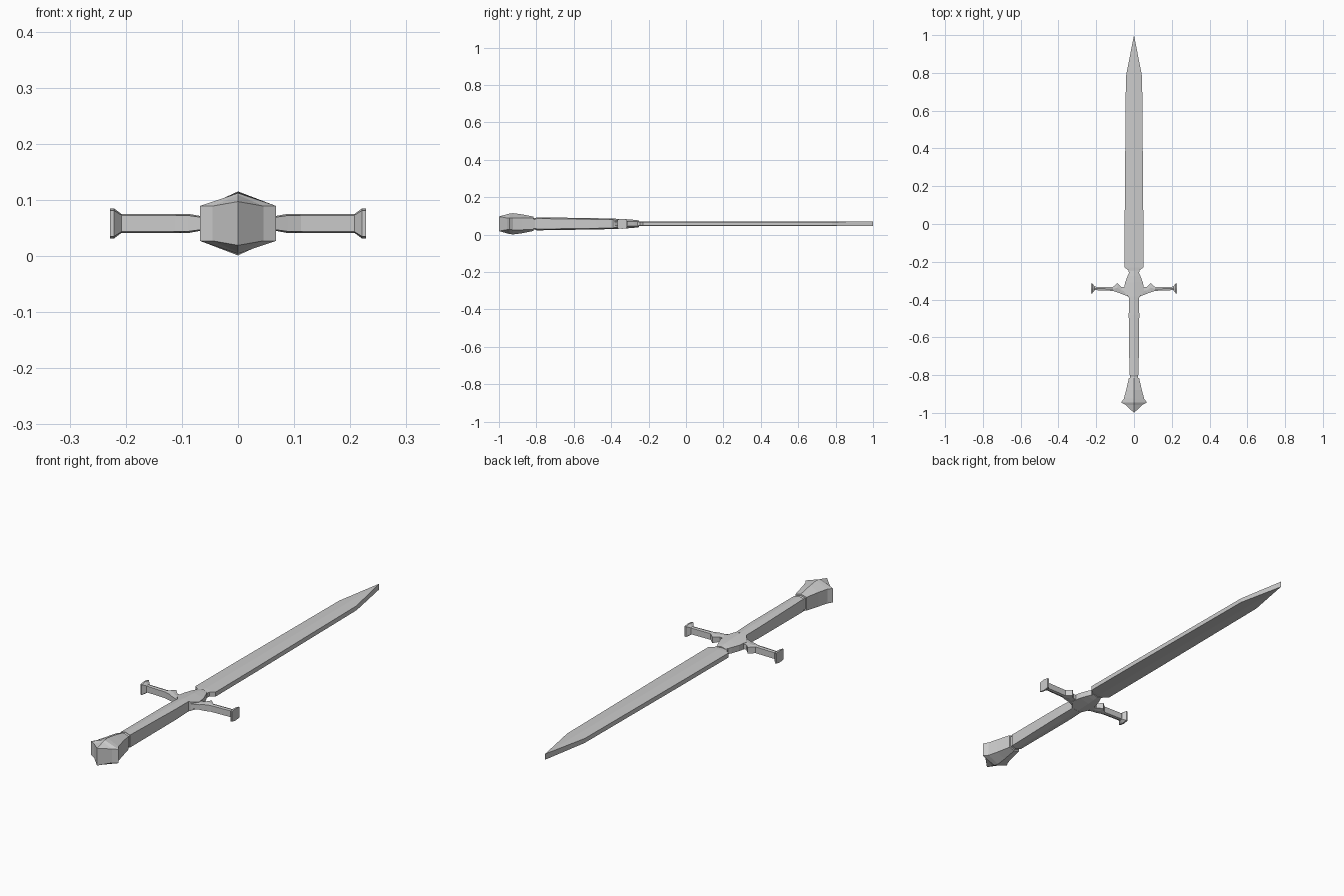
import bpy, bmesh

ZC = 0.058  # height of the sword's mid plane


def loft(name, stations, axis="y", mirror=False):
    """Skin six-sided sections (position, side offset, half width, ridge half height, edge half height)."""
    bm = bmesh.new()
    rings = []
    for pos, off, w, c, e in stations:
        ring = []
        for s, h in ((-w, -e), (0, -c), (w, -e), (w, e), (0, c), (-w, e)):
            co = (off + s, pos, ZC + h) if axis == "y" else (pos, off + s, ZC + h)
            ring.append(bm.verts.new(co))
        rings.append(ring)
    for a, b in zip(rings, rings[1:]):
        for i in range(6):
            j = (i + 1) % 6
            bm.faces.new((a[i], a[j], b[j], b[i]))
    bm.faces.new(rings[0])
    bm.faces.new(rings[-1])
    bmesh.ops.remove_doubles(bm, verts=bm.verts, dist=0.0005)
    bmesh.ops.recalc_face_normals(bm, faces=bm.faces)
    mesh = bpy.data.meshes.new(name)
    bm.to_mesh(mesh)
    bm.free()
    ob = bpy.data.objects.new(name, mesh)
    bpy.context.collection.objects.link(ob)
    if mirror:
        ob.modifiers.new("mirror", "MIRROR").use_mirror_merge = False
    return ob


# Blade with a ridged, tapering point
loft("blade", [
    (-0.265, 0, 0.025, 0.013, 0.010),
    (-0.245, 0, 0.030, 0.013, 0.010),
    (-0.230, 0, 0.050, 0.013, 0.010),
    (0.07, 0, 0.049, 0.013, 0.010),
    (0.78, 0, 0.043, 0.013, 0.010),
    (1.0, 0, 0.0, 0.013, 0.013),
])

# Central guard block
loft("guard_block", [
    (-0.390, 0, 0.027, 0.028, 0.022),
    (-0.355, 0, 0.055, 0.026, 0.014),
    (-0.310, 0, 0.047, 0.024, 0.013),
    (-0.275, 0, 0.034, 0.021, 0.013),
    (-0.250, 0, 0.022, 0.018, 0.012),
])

# Cross guard arms with a raised barb near the block
loft("guard_arm", [
    (0.020, -0.360, 0.028, 0.015, 0.011),
    (0.066, -0.352, 0.018, 0.013, 0.011),
    (0.088, -0.337, 0.025, 0.017, 0.014),
    (0.112, -0.344, 0.010, 0.017, 0.014),
    (0.212, -0.341, 0.009, 0.017, 0.014),
], axis="x", mirror=True)

# Flared arm ends
loft("guard_arm_end", [
    (0.208, -0.341, 0.010, 0.017, 0.015),
    (0.221, -0.341, 0.026, 0.027, 0.023),
    (0.228, -0.341, 0.026, 0.027, 0.023),
], axis="x", mirror=True)

# Grip
loft("grip", [
    (-0.800, 0, 0.024, 0.035, 0.028),
    (-0.480, 0, 0.028, 0.030, 0.024),
    (-0.385, 0, 0.026, 0.028, 0.022),
])

# Collar groove between grip and pommel
loft("collar", [
    (-0.830, 0, 0.025, 0.032, 0.026),
    (-0.808, 0, 0.020, 0.030, 0.024),
    (-0.795, 0, 0.024, 0.035, 0.028),
])

# Flared pommel with a pointed end
loft("pommel", [
    (-1.000, 0, 0.000, 0.039, 0.039),
    (-0.957, 0, 0.045, 0.051, 0.031),
    (-0.945, 0, 0.068, 0.054, 0.031),
    (-0.925, 0, 0.054, 0.057, 0.032),
    (-0.880, 0, 0.042, 0.051, 0.032),
    (-0.815, 0, 0.027, 0.038, 0.030),
])
